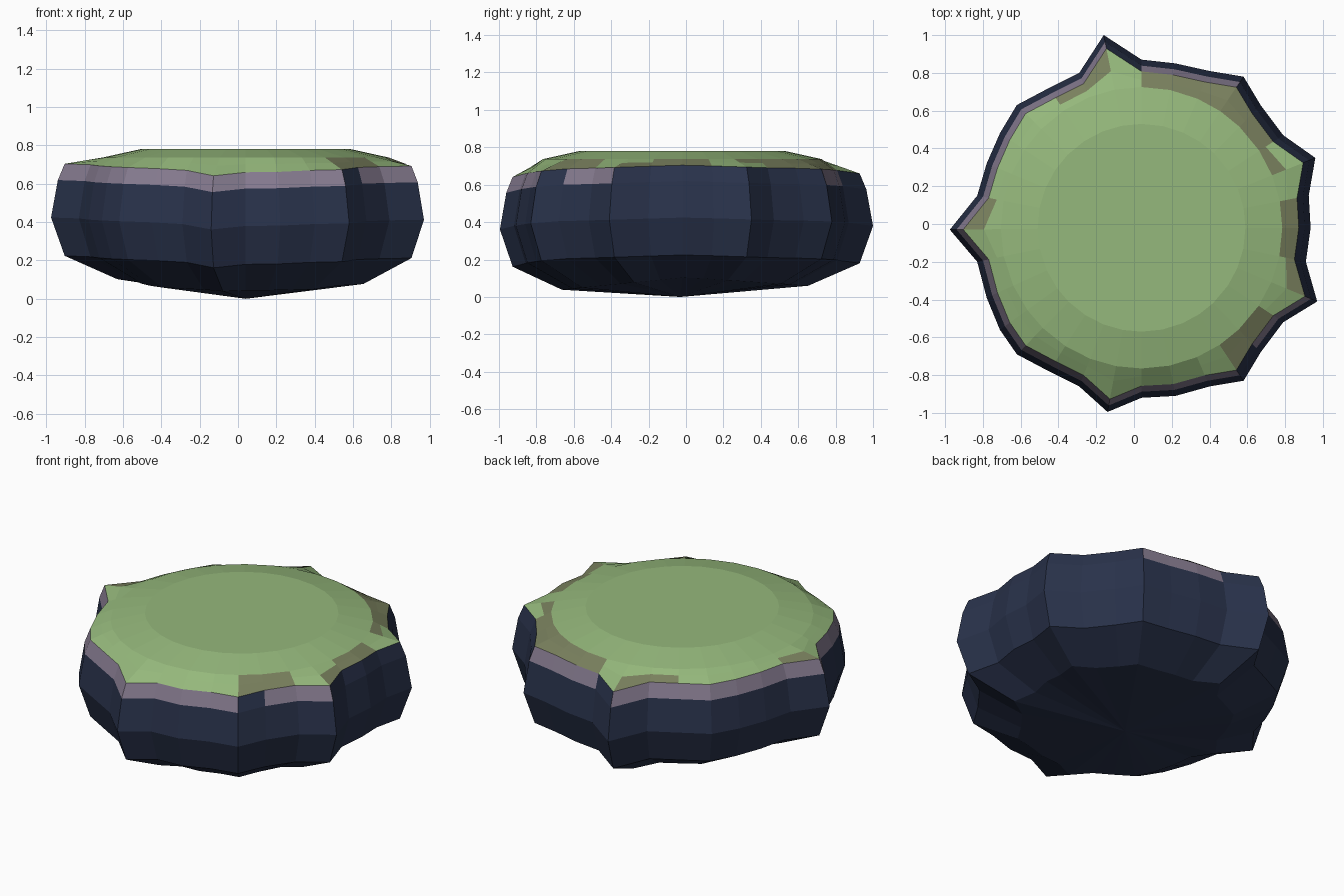
import bpy
import bmesh
from mathutils import Vector

if "Cube" in bpy.data.objects:
    bpy.data.objects.remove(bpy.data.objects["Cube"])

# Spiky plan outline at the widest level, clockwise from the back spike
OUTLINE = [(-.16, 1), (.04, .87), (.22, .85), (.40, .81), (.58, .78), (.67, .63), (.79, .47),
           (.96, .35), (.925, .15), (.935, -.02), (.91, -.20), (.97, -.41), (.79, -.52),
           (.67, -.68), (.58, -.83), (.40, -.86), (.22, -.91), (.04, -.92), (-.14, -.995),
           (-.29, -.86), (-.45, -.78), (-.62, -.69), (-.71, -.56), (-.78, -.39), (-.83, -.20),
           (-.975, -.03), (-.83, .15), (-.78, .32), (-.71, .48), (-.62, .63), (-.45, .72), (-.29, .80)]
N = len(OUTLINE)
C = Vector((.04, -.02))


def material(name, rgb):
    m = bpy.data.materials.new(name)
    m.diffuse_color = (*rgb, 1)
    m.use_nodes = True
    m.node_tree.nodes["Principled BSDF"].inputs["Base Color"].default_value = m.diffuse_color
    return m


MATS = [material("moss green", (.30, .48, .20)), material("olive patch", (.19, .215, .11)),
        material("mauve rim stone", (.24, .20, .28)), material("navy rock", (.022, .032, .070))]
GREEN, OLIVE, MAUVE, NAVY = range(4)

# Sectors with worn colour
NAVY_RIM = {0, 4, 5, 6, 7, 8, 9, 10, 13}
OLIVE_OUTER = {1, 2, 3, 4, 5, 8, 9, 10, 12, 13, 25, 30, 31}
OLIVE_INNER = {1, 2, 3, 4, 5, 6, 8, 9, 12, 13}

bm = bmesh.new()


def sag(y):
    return -.015 * min(1, abs(y) / .5) - (.05 if y < 0 else .03) * y ** 6


def outline_ring(scale, z):
    ring = []
    for x, y in OUTLINE:
        p = C + (Vector((x, y)) - C) * scale
        ring.append(bm.verts.new((p.x, p.y, z + sag(y))))
    return ring


def circle_ring(radius, z):
    ring = []
    for x, y in OUTLINE:
        p = C + (Vector((x, y)) - C).normalized() * radius
        ring.append(bm.verts.new((p.x, p.y, z)))
    return ring


# Rings from the flat top down to the underside
top = circle_ring(.55, .78)
shoulder = circle_ring(.745, .737)
rim = outline_ring(.93, .705)
middle = [bm.verts.new(a.co.lerp(b.co, .45)) for a, b in zip(shoulder, rim)]
band = outline_ring(.965, .62)
waist = outline_ring(1, .425)
lower = outline_ring(.93, .225)
under = outline_ring(.66, .10)
for v in under:
    v.co.z = .105 - (.065 if v.co.y < 0 else .045) * abs(v.co.y) / .65
tip = bm.verts.new((.04, -.03, 0))


def loft(a, b, colour):
    for i in range(N):
        j = (i + 1) % N
        f = bm.faces.new((a[i], a[j], b[j], b[i]))
        f.material_index = colour(i)


bm.faces.new(top).material_index = GREEN
loft(top, shoulder, lambda i: GREEN)
loft(shoulder, middle, lambda i: OLIVE if i in OLIVE_INNER else GREEN)
loft(middle, rim, lambda i: OLIVE if i in OLIVE_OUTER else GREEN)
loft(rim, band, lambda i: NAVY if i in NAVY_RIM else MAUVE)
loft(band, waist, lambda i: NAVY)
loft(waist, lower, lambda i: NAVY)
loft(lower, under, lambda i: NAVY)
for i in range(N):
    bm.faces.new((under[i], under[(i + 1) % N], tip)).material_index = NAVY

# Mossy rock platform
bmesh.ops.recalc_face_normals(bm, faces=bm.faces[:])
mesh = bpy.data.meshes.new("mossy_rock_platform")
bm.to_mesh(mesh)
bm.free()
for m in MATS:
    mesh.materials.append(m)
bpy.context.collection.objects.link(bpy.data.objects.new("mossy_rock_platform", mesh))
